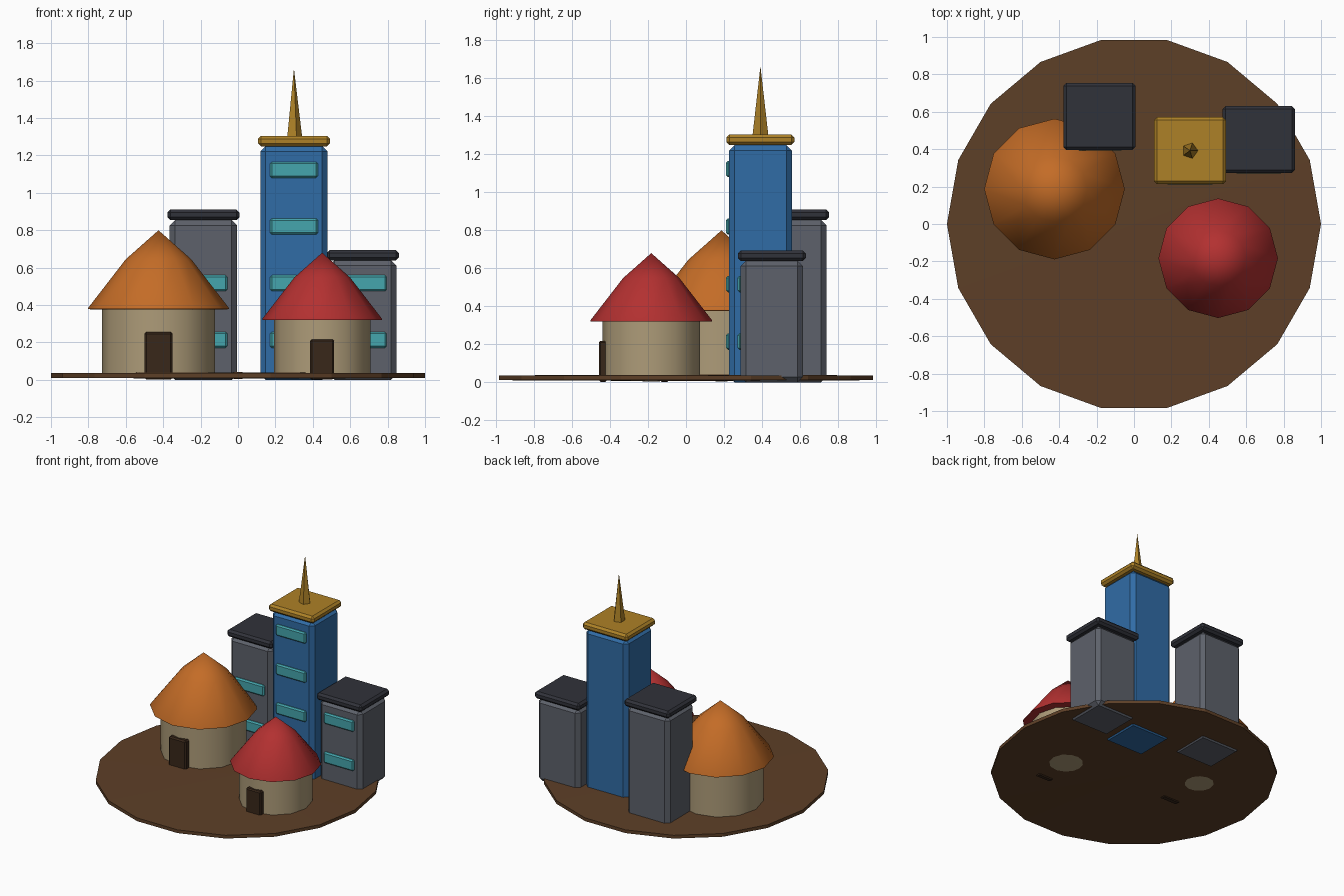
import bpy, bmesh, math

if "Cube" in bpy.data.objects:
    bpy.data.objects.remove(bpy.data.objects["Cube"])


def material(name, rgb):
    m = bpy.data.materials.new(name)
    m.diffuse_color = (*rgb, 1)
    m.use_nodes = True
    m.node_tree.nodes["Principled BSDF"].inputs["Base Color"].default_value = m.diffuse_color
    return m


EARTH = material("earth", (0.11, 0.05, 0.02))
PLASTER = material("plaster", (0.42, 0.33, 0.19))
ORANGE = material("orange_thatch", (0.55, 0.15, 0.02))
RED = material("red_thatch", (0.45, 0.03, 0.03))
WOOD = material("dark_wood", (0.04, 0.02, 0.01))
BLUE = material("blue_glass", (0.03, 0.15, 0.38))
GREY = material("concrete", (0.11, 0.12, 0.145))
DARK = material("dark_roof", (0.03, 0.032, 0.042))
GOLD = material("gold", (0.42, 0.22, 0.02))
TEAL = material("window_teal", (0.06, 0.38, 0.42))


def finish(name, bm, loc, mat):
    bmesh.ops.recalc_face_normals(bm, faces=bm.faces)
    me = bpy.data.meshes.new(name)
    bm.to_mesh(me)
    bm.free()
    ob = bpy.data.objects.new(name, me)
    bpy.context.collection.objects.link(ob)
    ob.location = loc
    me.materials.append(mat)
    return ob


def box(name, loc, size, bevel, mat):
    """Chamfered box, loc is the centre."""
    bm = bmesh.new()
    bmesh.ops.create_cube(bm, size=1)
    bmesh.ops.scale(bm, vec=size, verts=bm.verts)
    bmesh.ops.bevel(bm, geom=bm.edges[:], offset=bevel, segments=1,
                    affect='EDGES', profile=0.5)
    return finish(name, bm, loc, mat)


def lathe(name, loc, profile, sides, mat, smooth=False):
    """Revolve (radius, z) points that start and end on the axis."""
    bm = bmesh.new()
    rings = []
    for r, z in profile:
        n = sides if r > 0 else 1
        rings.append([bm.verts.new((r * math.cos(2 * math.pi * i / sides),
                                    r * math.sin(2 * math.pi * i / sides), z))
                      for i in range(n)])
    for a, b in zip(rings, rings[1:]):
        for i in range(sides):
            j = (i + 1) % sides
            quad = [a[i % len(a)], a[j % len(a)], b[j % len(b)], b[i % len(b)]]
            bm.faces.new(list(dict.fromkeys(quad)))
    ob = finish(name, bm, loc, mat)
    if smooth:
        bpy.ops.object.select_all(action='DESELECT')
        ob.select_set(True)
        bpy.context.view_layer.objects.active = ob
        bpy.ops.object.shade_smooth_by_angle(angle=math.radians(40))
    return ob


def hut(name, x, y, s, roof_mat):
    def scaled(points):
        return [(r * s, z * s) for r, z in points]
    lathe(name + "_wall", (x, y, 0),
          scaled([(0, 0.004), (0.303, 0.017), (0.303, 0.39), (0, 0.39)]),
          12, PLASTER, True)
    lathe(name + "_roof", (x, y, 0),
          scaled([(0, 0.365), (0.376, 0.378), (0.376, 0.385),
                  (0.175, 0.645), (0, 0.80)]), 12, roof_mat, True)
    box(name + "_door", (x, y - 0.3 * s, 0.129 * s),
        (0.15 * s, 0.05 * s, 0.253 * s), 0.01 * s, WOOD)


def tower(name, x, y, height, floors, wall_mat, cap_mat):
    box(name + "_body", (x, y, height / 2), (0.36, 0.33, height), 0.029, wall_mat)
    box(name + "_cap", (x, y, height + 0.027), (0.386, 0.358, 0.056), 0.016, cap_mat)
    for i in range(floors):
        box(f"{name}_window_{i + 1}", (x, y - 0.165, 0.214 + 0.303 * i),
            (0.256, 0.032, 0.086), 0.01, TEAL)


# ground disc
lathe("ground_disc", (0, 0, 0),
      [(0, 0.006), (1, 0.011), (1, 0.036), (0, 0.041)], 18, EARTH)

# round huts
hut("large_hut", -0.425, 0.187, 1.0, ORANGE)
hut("small_hut", 0.45, -0.183, 0.85, RED)

# towers
tower("tall_tower", 0.299, 0.392, 1.25, 4, BLUE, GOLD)
tower("left_tower", -0.185, 0.575, 0.855, 2, GREY, DARK)
tower("right_tower", 0.667, 0.452, 0.64, 2, GREY, DARK)

# spire on the tall tower
lathe("spire", (0.299, 0.392, 0), [(0, 1.29), (0.045, 1.29), (0, 1.665)], 5, GOLD)
